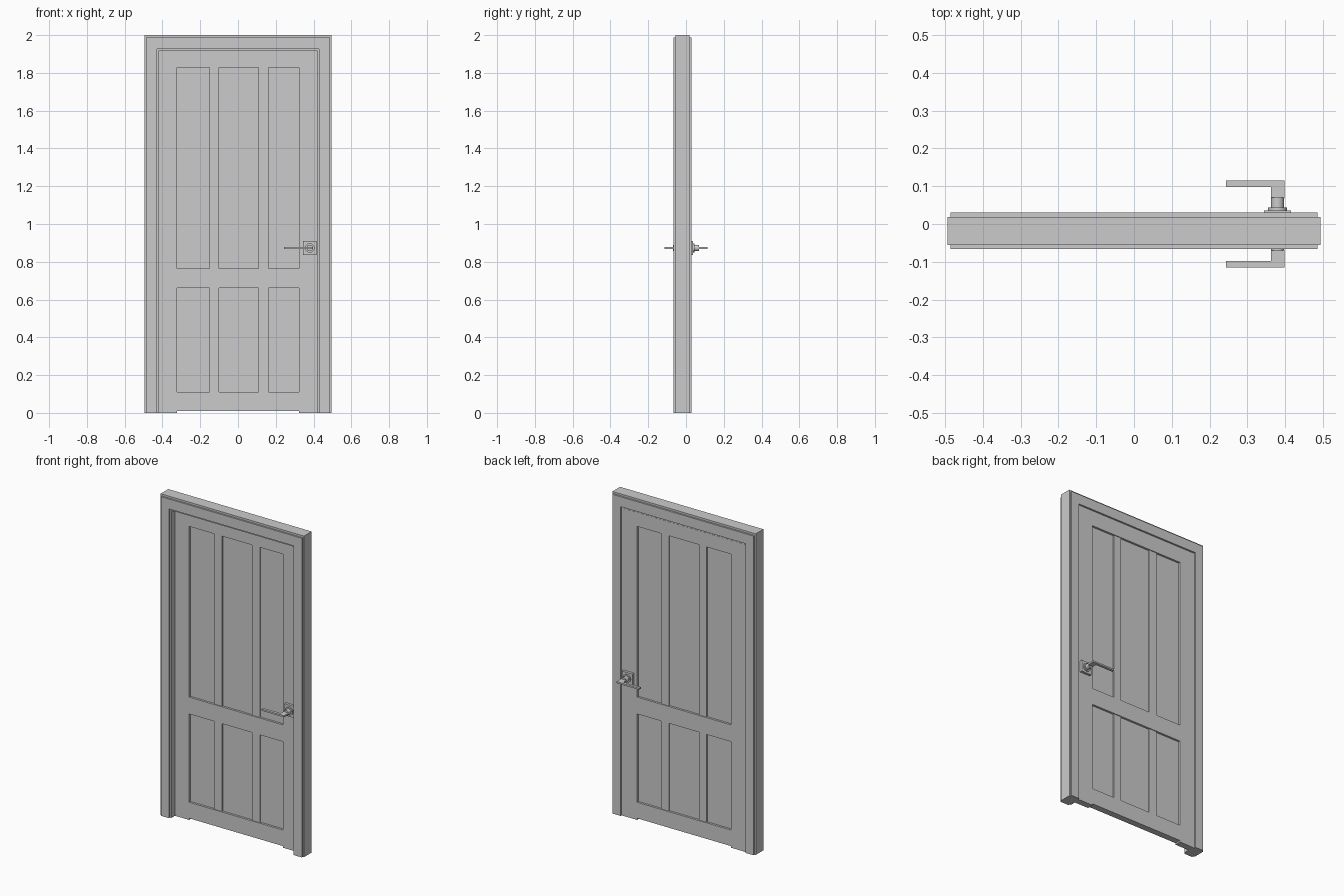
import bpy, bmesh
from math import radians
from mathutils import Matrix, Vector

if "Cube" in bpy.data.objects:
    bpy.data.objects.remove(bpy.data.objects["Cube"])


def finish(name, bm):
    bmesh.ops.recalc_face_normals(bm, faces=bm.faces[:])
    me = bpy.data.meshes.new(name)
    bm.to_mesh(me)
    bm.free()
    ob = bpy.data.objects.new(name, me)
    bpy.context.collection.objects.link(ob)
    return ob


def prism(name, pts, depth):
    """Extrude a flat outline along a vector."""
    bm = bmesh.new()
    face = bm.faces.new([bm.verts.new(p) for p in pts])
    ext = bmesh.ops.extrude_face_region(bm, geom=[face])
    verts = [v for v in ext["geom"] if isinstance(v, bmesh.types.BMVert)]
    bmesh.ops.translate(bm, verts=verts, vec=Vector(depth))
    return finish(name, bm)


def box(name, x0, x1, y0, y1, z0, z1):
    return prism(name, [(x0, y0, z0), (x1, y0, z0), (x1, y1, z0), (x0, y1, z0)], (0, 0, z1 - z0))


def arch(name, xo, xi, zo, zi, y0, y1):
    """Upside-down U surround: outer/inner half widths and heights."""
    outline = [(-xo, 0), (-xo, zo), (xo, zo), (xo, 0), (xi, 0), (xi, zi), (-xi, zi), (-xi, 0)]
    return prism(name, [(x, y0, z) for x, z in outline], (0, y1 - y0, 0))


def disc(name, x, z, r, y0, y1):
    bm = bmesh.new()
    m = Matrix.Translation((x, (y0 + y1) / 2, z)) @ Matrix.Rotation(radians(90), 4, 'X')
    bmesh.ops.create_cone(bm, cap_ends=True, segments=32, radius1=r, radius2=r,
                          depth=abs(y1 - y0), matrix=m)
    ob = finish(name, bm)
    bpy.ops.object.select_all(action='DESELECT')
    ob.select_set(True)
    bpy.context.view_layer.objects.active = ob
    bpy.ops.object.shade_smooth_by_angle(angle=radians(30))
    return ob


# Door surround: jamb with a slimmer casing on each face
arch("door_jamb", 0.494, 0.42, 2.0, 1.915, -0.056, 0.019)
arch("front_casing", 0.486, 0.43, 1.988, 1.926, -0.066, -0.056)
arch("back_casing", 0.486, 0.43, 1.988, 1.926, 0.019, 0.03)

# Door leaf: stiles and rails
T = 0.02
OPEN = 0.323
for side, s in (("left", -1), ("right", 1)):
    a, b = sorted((s * OPEN, s * 0.42))
    box(side + "_stile", a, b, -T, T, 0, 1.915)
for name, z0, z1 in (("bottom_rail", 0.01, 0.11), ("lock_rail", 0.66, 0.765), ("top_rail", 1.828, 1.915)):
    box(name, -OPEN, OPEN, -T, T, z0, z1)

# Recessed panels and the mullions between them
mullions = ((-0.152, -0.10), (0.108, 0.161))
edges = (-OPEN, -0.152, -0.10, 0.108, 0.161, OPEN)
for row, z0, z1 in (("lower", 0.11, 0.66), ("upper", 0.765, 1.828)):
    for i in range(3):
        box(f"{row}_panel_{i + 1}", edges[2 * i], edges[2 * i + 1], -0.007, 0.007, z0, z1)
    for i, (x0, x1) in enumerate(mullions):
        box(f"{row}_mullion_{i + 1}", x0, x1, -0.015, 0.015, z0, z1)

# Lever handles on both faces
HX, HZ = 0.38, 0.873
lever = [(0.363, 0.068), (0.398, 0.068), (0.398, 0.115), (0.243, 0.115), (0.243, 0.098), (0.363, 0.098)]
for side, s in (("front", -1), ("back", 1)):
    box(side + "_handle_plate", HX - 0.036, HX + 0.036, *sorted((s * T, s * 0.036)), HZ - 0.036, HZ + 0.036)
    disc(side + "_handle_rose", HX, HZ, 0.025, s * 0.036, s * 0.044)
    disc(side + "_handle_neck", HX, HZ, 0.017, s * 0.044, s * 0.07)
    prism(side + "_lever", [(x, s * y, HZ - 0.005) for x, y in lever], (0, 0, 0.01))
